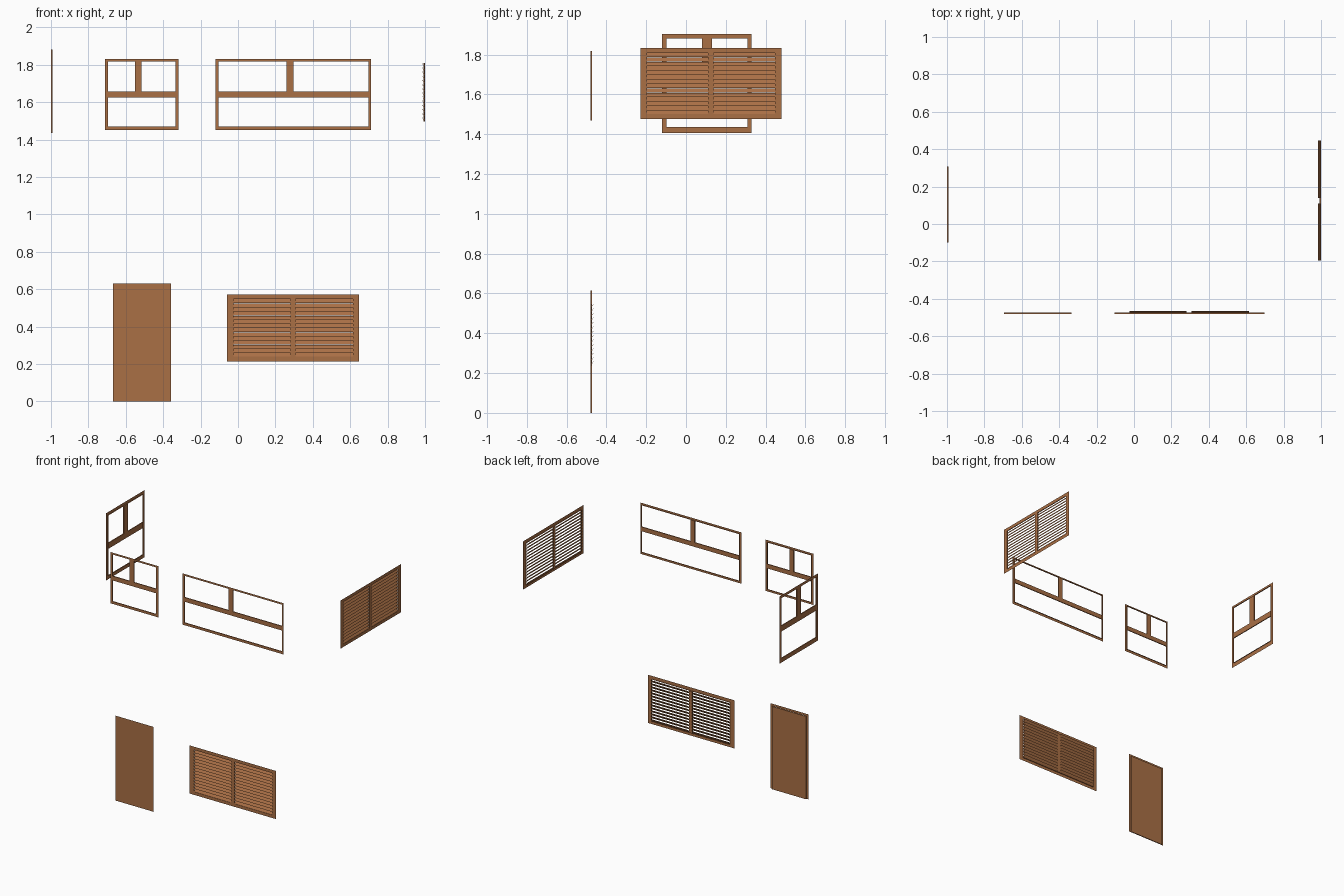
import bpy, bmesh, math

if "Cube" in bpy.data.objects:
    bpy.data.objects.remove(bpy.data.objects["Cube"])

wood = bpy.data.materials.new("warm brown wood")
wood.diffuse_color = (0.40, 0.16, 0.06, 1)
wood.use_nodes = True
wood.node_tree.nodes["Principled BSDF"].inputs["Base Color"].default_value = wood.diffuse_color

# Walls: origin and turn about z; local x runs along the wall, local y points inward
WALLS = {"front": ((0, -0.48, 0), 0),
         "right": ((1, 0, 0), math.pi / 2),
         "left": ((-1, 0, 0), -math.pi / 2)}


def prism(bm, u0, u1, profile):
    """Extrude a (depth, height) profile along the wall from u0 to u1."""
    a = [bm.verts.new((u0, d, z)) for d, z in profile]
    b = [bm.verts.new((u1, d, z)) for d, z in profile]
    n = len(profile)
    faces = [bm.faces.new(a[::-1]), bm.faces.new(b)]
    for i in range(n):
        j = (i + 1) % n
        faces.append(bm.faces.new((a[i], a[j], b[j], b[i])))
    bmesh.ops.recalc_face_normals(bm, faces=faces)


def box(bm, u0, u1, z0, z1, d0, d1):
    prism(bm, u0, u1, [(d0, z0), (d1, z0), (d1, z1), (d0, z1)])


def frame(bm, outer, inner, depth):
    """Flat border between two rectangles, with reveals round the opening."""
    def ring(r, d):
        u0, u1, z0, z1 = r
        return [bm.verts.new((u, d, z)) for u, z in
                ((u0, z0), (u1, z0), (u1, z1), (u0, z1))]
    o, i, k = ring(outer, 0), ring(inner, 0), ring(inner, depth)
    for a in range(4):
        b = (a + 1) % 4
        bm.faces.new((o[a], o[b], i[b], i[a]))
        bm.faces.new((i[a], i[b], k[b], k[a]))


def finish(bm, name, wall):
    me = bpy.data.meshes.new(name)
    bm.to_mesh(me)
    bm.free()
    me.materials.append(wood)
    ob = bpy.data.objects.new(name, me)
    ob.location, ob.rotation_euler.z = WALLS[wall]
    bpy.context.collection.objects.link(ob)


def window(name, wall, outer, inner, bar, mullion):
    bm = bmesh.new()
    frame(bm, outer, inner, 0.007)
    box(bm, inner[0], inner[1], bar[0], bar[1], 0, 0.007)          # cross bar
    box(bm, mullion[0], mullion[1], bar[1], inner[3], 0, 0.007)    # upper post
    finish(bm, name, wall)


def shutter(name, wall, outer, inner, post, slats=14):
    bm = bmesh.new()
    frame(bm, outer, inner, 0.006)
    box(bm, post[0], post[1], inner[2], inner[3], 0, 0.008)        # centre post
    pitch = (inner[3] - inner[2]) / slats
    # slanted slats: low outside, high inside
    for k in range(slats):
        z = inner[2] + k * pitch
        prof = [(0.002, z), (0.015, z + 0.019), (0.015, z + 0.0215), (0.002, z + 0.0025)]
        for u0, u1 in ((inner[0], post[0]), (post[1], inner[1])):
            prism(bm, u0, u1, prof)
    finish(bm, name, wall)


# Upper windows
window("small_front_window", "front", (-0.71, -0.318, 1.452, 1.832),
       (-0.695, -0.335, 1.47, 1.818), (1.626, 1.658), (-0.552, -0.516))
window("wide_front_window", "front", (-0.12, 0.71, 1.452, 1.832),
       (-0.103, 0.697, 1.47, 1.818), (1.626, 1.658), (0.26, 0.296))
window("left_window", "left", (-0.33, 0.12, 1.405, 1.903),
       (-0.308, 0.098, 1.436, 1.882), (1.635, 1.677), (-0.13, -0.08))

# Louvred shutters
shutter("front_shutter", "front", (-0.06, 0.648, 0.215, 0.572),
        (-0.025, 0.615, 0.237, 0.548), (0.28, 0.307))
shutter("right_shutter", "right", (-0.229, 0.48, 1.476, 1.833),
        (-0.195, 0.447, 1.498, 1.809), (0.11, 0.138))

# Door surround: two jambs and a head, flat
bm = bmesh.new()
for u0, u1, z0, z1 in ((-0.669, -0.653, 0, 0.614), (-0.373, -0.357, 0, 0.614),
                       (-0.669, -0.357, 0.614, 0.63)):
    bm.faces.new([bm.verts.new((u, 0, z)) for u, z in
                  ((u0, z0), (u1, z0), (u1, z1), (u0, z1))])
finish(bm, "door_surround", "front")

# Door leaf
bm = bmesh.new()
box(bm, -0.653, -0.373, 0, 0.614, 0.001, 0.008)
finish(bm, "door_leaf", "front")
